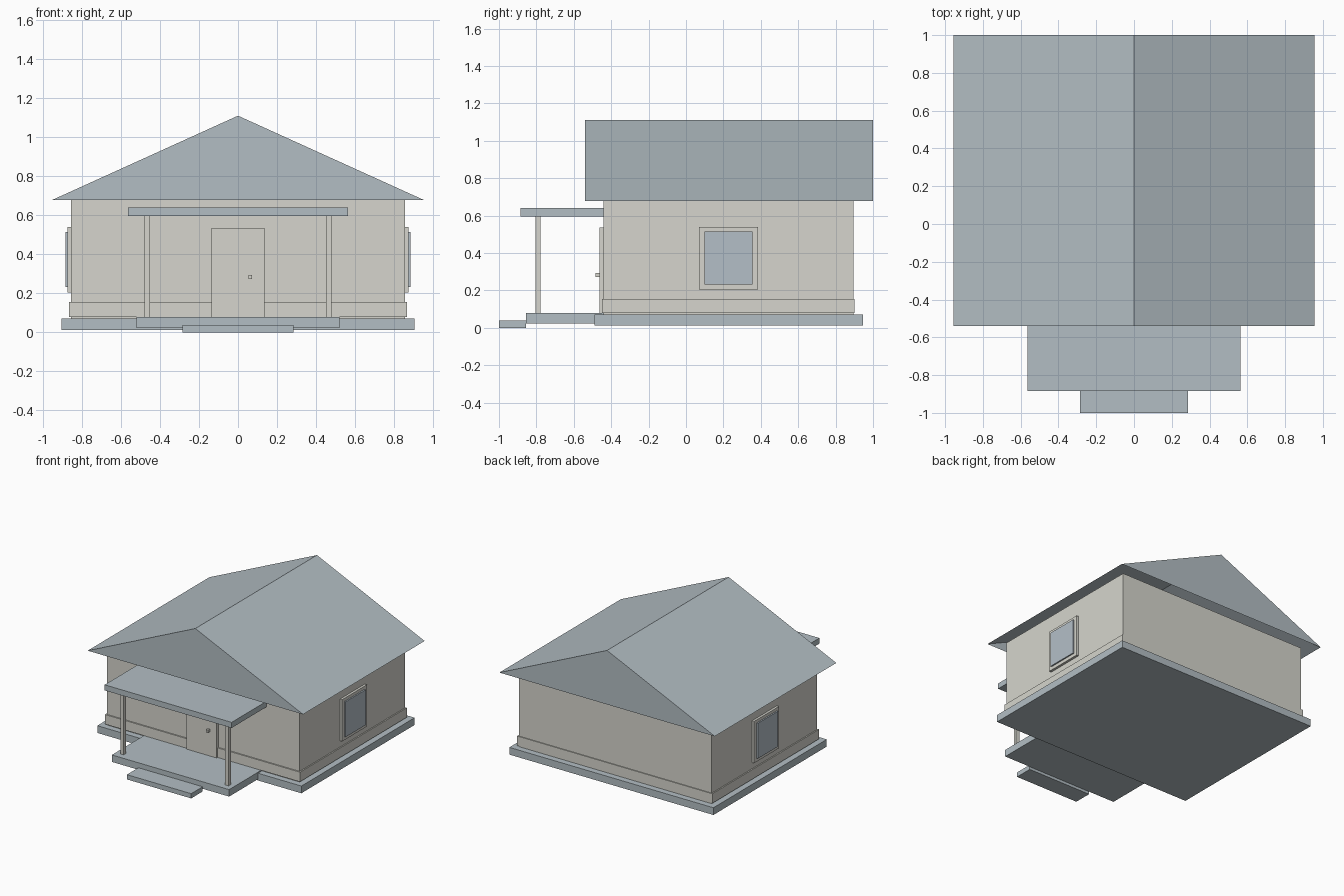
import bpy
import bmesh

if "Cube" in bpy.data.objects:
    bpy.data.objects.remove(bpy.data.objects["Cube"], do_unlink=True)


def make_material(name, rgb):
    mat = bpy.data.materials.new(name)
    mat.use_nodes = True
    color = (*rgb, 1.0)
    mat.diffuse_color = color
    mat.node_tree.nodes["Principled BSDF"].inputs["Base Color"].default_value = color
    return mat


plaster = make_material("warm_plaster", (0.67, 0.665, 0.61))
slate = make_material("blue_grey_slate", (0.45, 0.515, 0.55))
glass = make_material("window_glass", (0.455, 0.52, 0.575))


def add_object(name, bm, mat):
    mesh = bpy.data.meshes.new(name)
    bm.to_mesh(mesh)
    bm.free()
    mesh.materials.append(mat)
    obj = bpy.data.objects.new(name, mesh)
    bpy.context.collection.objects.link(obj)
    return obj


def box(name, x, y, z, mat):
    """Box spanning the given (low, high) range on each axis."""
    bm = bmesh.new()
    bmesh.ops.create_cube(bm, size=1.0)
    for v in bm.verts:
        for axis, (low, high) in enumerate((x, y, z)):
            v.co[axis] = high if v.co[axis] > 0 else low
    return add_object(name, bm, mat)


def centred(half):
    return (-half, half)


# Ground slab, house body and plinth band
box("foundation_slab", centred(0.905), (-0.49, 0.945), (0.012, 0.07), slate)
box("walls", centred(0.855), (-0.44, 0.895), (0.07, 0.68), plaster)
box("plinth", centred(0.865), (-0.45, 0.902), (0.078, 0.155), plaster)

# Porch deck, step and canopy
box("porch_deck", centred(0.52), (-0.855, -0.44), (0.022, 0.078), slate)
box("porch_step", centred(0.285), (-1.0, -0.855), (0.0, 0.038), slate)
box("porch_canopy", centred(0.563), (-0.885, -0.44), (0.595, 0.64), slate)

# Front door with handle
box("door", centred(0.135), (-0.462, -0.44), (0.078, 0.535), plaster)
box("door_handle", (0.055, 0.073), (-0.485, -0.462), (0.272, 0.293), plaster)

# Porch posts and side windows, one per side
for side, label in ((1, "left"), (-1, "right")):
    def span(a, b):
        return tuple(sorted((side * a, side * b)))

    box(label + "_post", span(0.45, 0.48), (-0.805, -0.777), (0.078, 0.595), plaster)
    box(label + "_window_frame", span(0.85, 0.874), (0.07, 0.385), (0.205, 0.54), plaster)
    box(label + "_window_pane", span(0.86, 0.885), (0.098, 0.355), (0.232, 0.515), glass)

# Gabled roof shell, open underneath
bm = bmesh.new()
ends = []
for y in (-0.54, 1.0):
    ends.append([bm.verts.new((x, y, z))
                 for x, z in ((-0.955, 0.677), (0.955, 0.677), (0, 1.11))])
front, back = ends
bm.faces.new(front)
bm.faces.new(reversed(back))
bm.faces.new((front[1], back[1], back[2], front[2]))
bm.faces.new((front[2], back[2], back[0], front[0]))
add_object("roof", bm, slate)
